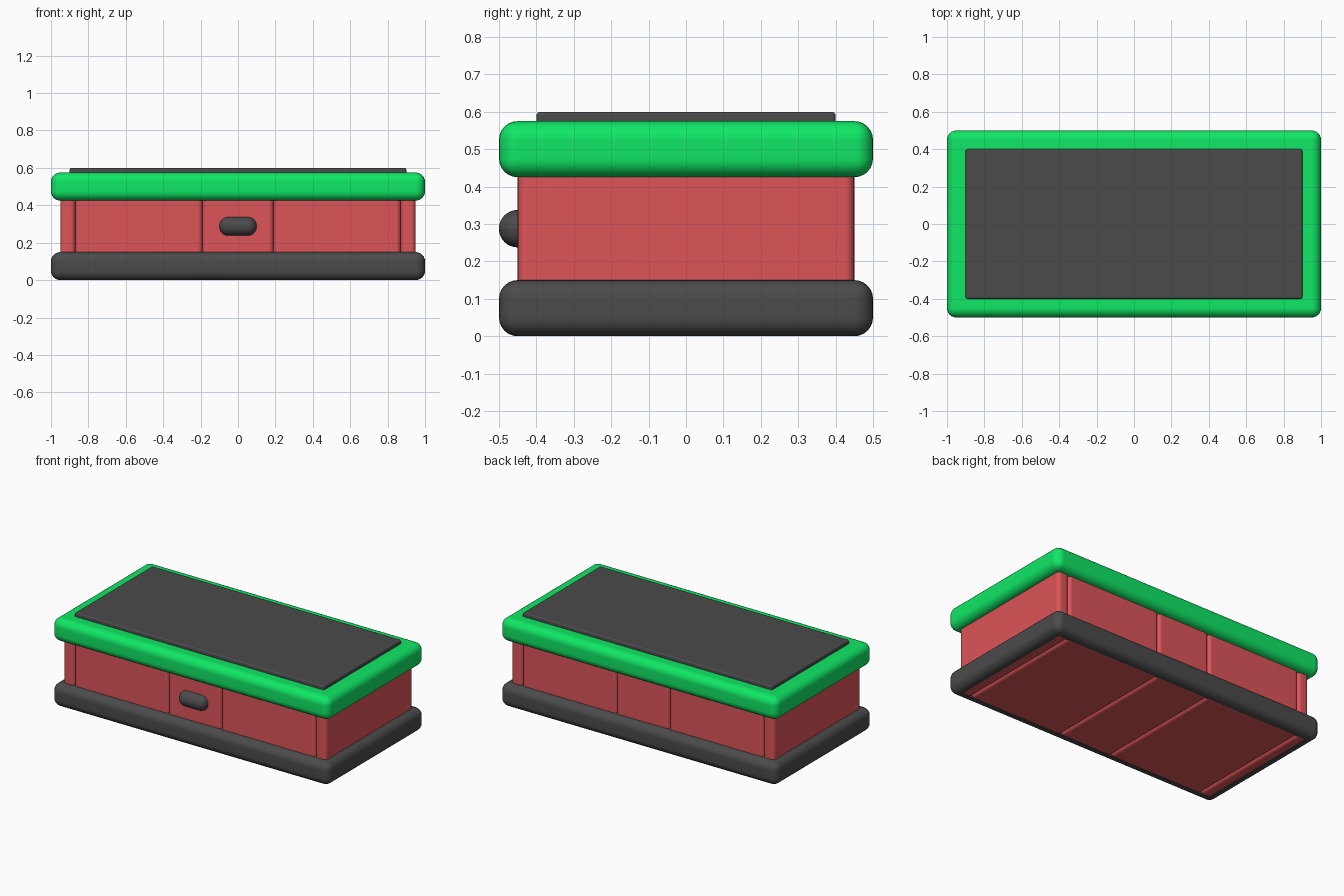
import bpy
import bmesh
from math import radians

if "Cube" in bpy.data.objects:
    bpy.data.objects.remove(bpy.data.objects["Cube"])


def material(name, rgb):
    m = bpy.data.materials.new(name)
    m.diffuse_color = (*rgb, 1.0)
    m.use_nodes = True
    m.node_tree.nodes["Principled BSDF"].inputs["Base Color"].default_value = m.diffuse_color
    return m


dark = material("dark_grey", (0.07, 0.07, 0.07))
green = material("green", (0.005, 0.80, 0.13))
red = material("red", (0.72, 0.09, 0.10))


def rounded_box(name, lo, hi, radius, segments, mat, opening=0.0):
    """Rounded box between two corners; opening > 0 cuts a vertical hole,
    leaving that much flat border, to turn it into a frame."""
    bm = bmesh.new()
    bmesh.ops.create_cube(bm, size=1.0)
    for v in bm.verts:
        v.co = [l + (c + 0.5) * (h - l) for c, l, h in zip(v.co, lo, hi)]
    bmesh.ops.bevel(bm, geom=bm.edges[:], offset=radius, segments=segments,
                    profile=0.5, affect='EDGES', clamp_overlap=True)
    if opening:
        bm.normal_update()
        caps = [f for f in bm.faces if abs(f.normal.z) > 0.999]
        bmesh.ops.inset_individual(bm, faces=caps, thickness=opening)
        rims = [e for f in caps for e in f.edges]
        bmesh.ops.delete(bm, geom=caps, context='FACES_ONLY')
        bmesh.ops.bridge_loops(bm, edges=rims)
        bmesh.ops.recalc_face_normals(bm, faces=bm.faces[:])
    mesh = bpy.data.meshes.new(name)
    bm.to_mesh(mesh)
    bm.free()
    mesh.materials.append(mat)
    obj = bpy.data.objects.new(name, mesh)
    bpy.context.collection.objects.link(obj)
    bpy.ops.object.select_all(action='DESELECT')
    obj.select_set(True)
    bpy.context.view_layer.objects.active = obj
    bpy.ops.object.shade_smooth_by_angle(angle=radians(40))
    wn = obj.modifiers.new("flat_face_normals", 'WEIGHTED_NORMAL')
    wn.keep_sharp = True
    return obj


# Base frame, open underneath so the red body shows through
rounded_box("base_frame", (-1, -0.5, 0), (1, 0.5, 0.15), 0.05, 6, dark, opening=0.02)

# Red body: five rounded blocks side by side, with grooves between them
splits = [-0.95, -0.87, -0.19, 0.19, 0.87, 0.95]
names = ["left_end_bar", "left_panel", "centre_panel", "right_panel", "right_end_bar"]
for name, x0, x1 in zip(names, splits, splits[1:]):
    rounded_box(name, (x0, -0.45, 0), (x1, 0.45, 0.47), 0.025, 5, red)

# Lid and the thin plate on top of it
rounded_box("lid", (-1, -0.5, 0.425), (1, 0.5, 0.575), 0.05, 6, green)
rounded_box("lid_plate", (-0.9, -0.4, 0.56), (0.9, 0.4, 0.6), 0.01, 3, dark)

# Front latch, half sunk into the centre panel
rounded_box("latch", (-0.1, -0.5, 0.2375), (0.1, -0.4, 0.3375), 0.0495, 8, dark)
